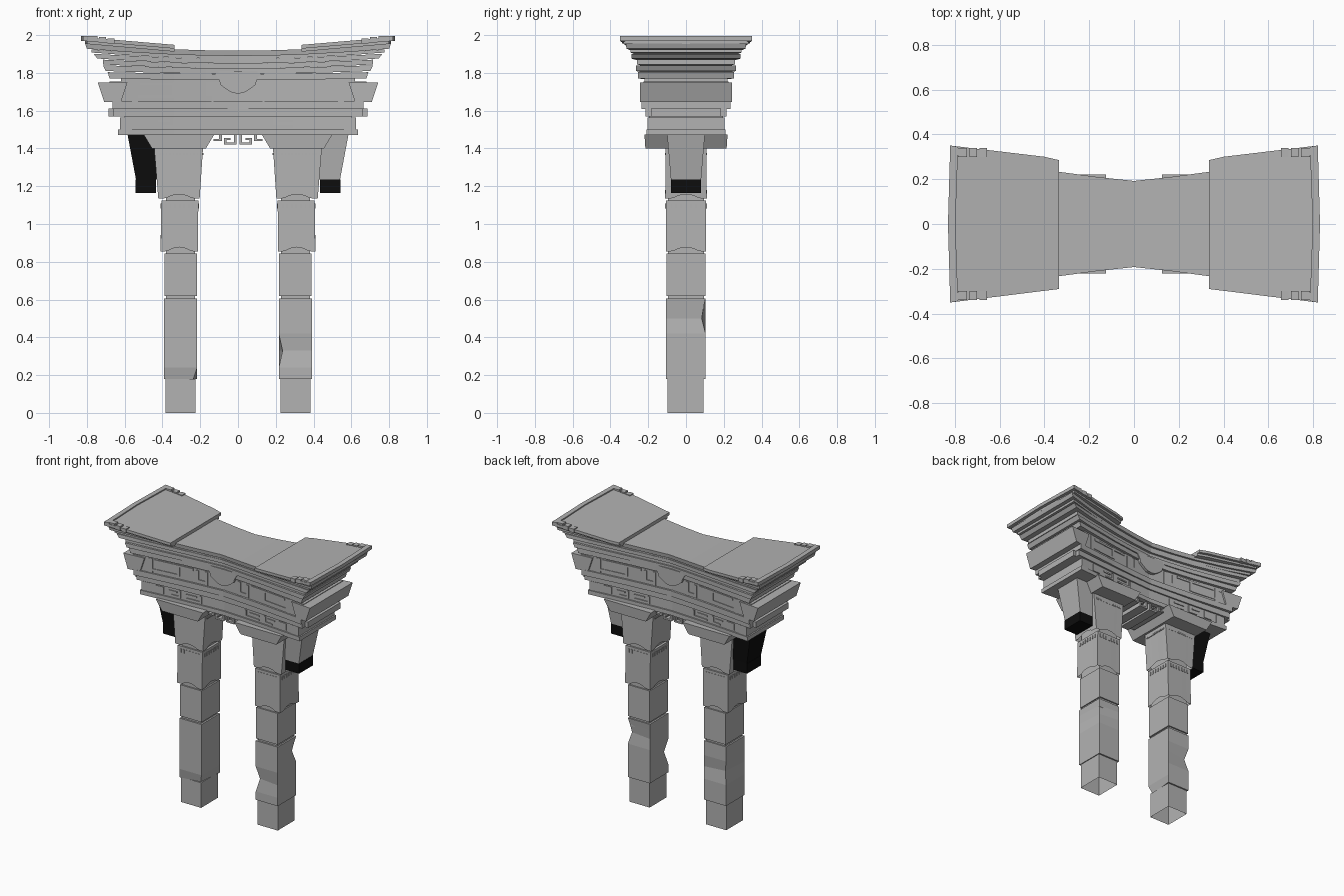
import bpy, bmesh, math

if "Cube" in bpy.data.objects:
    bpy.data.objects.remove(bpy.data.objects["Cube"])


def material(name, v):
    m = bpy.data.materials.new(name)
    m.diffuse_color = (v, v, v, 1)
    m.use_nodes = True
    m.node_tree.nodes["Principled BSDF"].inputs["Base Color"].default_value = m.diffuse_color
    return m


STONE = material("grey stone", 0.45)
DARK = material("black stone", 0.004)


def finish(name, bm, mat=STONE):
    bmesh.ops.recalc_face_normals(bm, faces=bm.faces)
    me = bpy.data.meshes.new(name)
    bm.to_mesh(me)
    bm.free()
    ob = bpy.data.objects.new(name, me)
    me.materials.append(mat)
    bpy.context.collection.objects.link(ob)
    return ob


def loft(bm, rings, cap0=True, cap1=True):
    rows = [[bm.verts.new(p) for p in r] for r in rings]
    n = len(rows[0])
    for a, b in zip(rows, rows[1:]):
        for i in range(n):
            bm.faces.new((a[i], a[(i + 1) % n], b[(i + 1) % n], b[i]))
    if cap0:
        bm.faces.new(rows[0][::-1])
    if cap1:
        bm.faces.new(rows[-1])
    return rows


def depth(x, centre, end):
    """Half depth of a layer: narrow in the middle, flaring to the ends."""
    t = min(abs(x) / 0.8, 1.05)
    return centre + (end - centre) * (0.6 * t + 0.4 * t * t)


def slab(name, xa, xb, z0, z1, centre, end, rise=0.0, slant=0.0, flare=0.0):
    """Waisted, sagging layer running along x; ends may lean outward."""
    bm = bmesh.new()
    inner = [x for x in (-0.6, -0.34, -0.17, 0, 0.17, 0.34, 0.6) if xa + .04 < x < xb - .04]
    rings = []
    for x in [xa] + inner + [xb]:
        y, dz = depth(x, centre, end), rise * (x / 0.8) ** 2
        lean = slant * (1 if x == xb else -1 if x == xa else 0)
        rings.append([(x, -y, z0 + dz), (x, y, z0 + dz),
                      (x + lean, y + flare, z1 + dz), (x + lean, -y - flare, z1 + dz)])
    loft(bm, rings)
    return finish(name, bm)


def pair(name, xa, xb, *args, **kw):
    slab(name + "_right", xa, xb, *args, **kw)
    slab(name + "_left", -xb, -xa, *args, **kw)


def block(name, b, t, z0, z1, arch=0.0, bottom=True, mat=STONE):
    """Tapered block; b and t are (x0, x1, y0, y1); arch hollows the lower edges."""
    bm = bmesh.new()

    def ring(r, z, h):
        c = [(r[0], r[2]), (r[1], r[2]), (r[1], r[3]), (r[0], r[3])]
        n = 10 if arch else 1
        pts = []
        for k in range(4):
            p, q = c[k], c[(k + 1) % 4]
            for i in range(n):
                u = i / n
                dz = h * max(0, 1 - ((u - 0.5) / 0.32) ** 2)
                pts.append((p[0] + (q[0] - p[0]) * u, p[1] + (q[1] - p[1]) * u, z + dz))
        return pts

    loft(bm, [ring(b, z0, arch), ring(t, z1, 0)], bottom and not arch, True)
    return finish(name, bm, mat)


def rect(s, x0, x1, y0, y1):
    return (x0, x1, y0, y1) if s > 0 else (-x1, -x0, y0, y1)


def dentils(name, s, z, x0, x1, y, h, count):
    """Row of small raised teeth round a pillar."""
    bm = bmesh.new()
    cx, hx = s * (x0 + x1) / 2, (x1 - x0) / 2
    for i in range(count):
        u = (i + 0.5) / count * 1.7 - 0.85
        for sg in (-1, 1):
            for c, w in (((cx + u * hx, sg * y), (.007, .005)), ((cx + sg * hx, u * y), (.005, .007))):
                r = bmesh.ops.create_cube(bm, size=1)["verts"]
                bmesh.ops.scale(bm, vec=(w[0] * 1.6, w[1] * 1.6, h), verts=r)
                bmesh.ops.translate(bm, vec=(c[0], c[1], z), verts=r)
    finish(name, bm)


# Worn shaft block, with chosen corners broken in at some heights
def worn_shaft(name, r, zs, chips):
    bm = bmesh.new()
    c = [(r[0], r[2]), (r[1], r[2]), (r[1], r[3]), (r[0], r[3])]
    cx, cy = (r[0] + r[1]) / 2, (r[2] + r[3]) / 2
    rings = []
    for j, z in enumerate(zs):
        ring = []
        for k, (x, y) in enumerate(c):
            d = chips.get((k, j), 0)
            ring.append((x - d * (1 if x > cx else -1), y - d * (1 if y > cy else -1), z))
        rings.append(ring)
    loft(bm, rings)
    finish(name, bm)


for s, side in ((1, "right"), (-1, "left")):
    # Pillar
    base = rect(s, 0.225, 0.385, -0.098, 0.092)
    block("pillar_foot_" + side, base, base, 0, 0.18, bottom=False)
    worn_shaft("pillar_shaft_" + side, rect(s, 0.216, 0.391, -0.107, 0.103),
               (0.18, 0.24, 0.33, 0.42, 0.5, 0.56, 0.605),
               {(0, 2): .02, (2, 4): .02, (2, 5): .01} if s > 0 else {(1, 0): .02, (3, 3): .02})
    core = rect(s, 0.228, 0.38, -0.094, 0.094)
    block("pillar_core_" + side, core, core, 0.55, 1.2)
    mid = rect(s, 0.217, 0.388, -0.104, 0.104)
    block("pillar_drum_" + side, mid, mid, 0.62, 0.845)
    up = rect(s, 0.21, 0.406, -0.105, 0.105)
    block("pillar_upper_" + side, rect(s, 0.212, 0.41, -0.107, 0.107), up, 0.855, 1.125, arch=0.022)
    dentils("pillar_dentils_" + side, s, 1.095, 0.21, 0.407, 0.106, 0.025, 7)
    # Capital and the cross beam on it
    block("capital_" + side, rect(s, 0.203, 0.422, -0.11, 0.11),
          rect(s, 0.18, 0.45, -0.108, 0.108), 1.135, 1.48, arch=0.022)
    dentils("capital_dentils_" + side, s, 1.37, 0.187, 0.442, 0.107, 0.012, 12)
    block("cross_beam_" + side, rect(s, 0.17, 0.455, -0.215, 0.215),
          rect(s, 0.125, 0.50, -0.22, 0.22), 1.40, 1.475)
    # Outer bracket with its dark foot
    block("bracket_" + side, rect(s, 0.425, 0.54, -0.08, 0.08), rect(s, 0.44, 0.585, -0.1, 0.1),
          1.235, 1.475, mat=STONE if s > 0 else DARK)
    foot = rect(s, 0.433, 0.542, -0.08, 0.08)
    block("bracket_foot_" + side, foot, foot, 1.163, 1.235, mat=DARK)

# Stacked beams
slab("lower_beam", -0.635, 0.635, 1.47, 1.50, 0.165, 0.225)
slab("lower_beam_face", -0.60, 0.60, 1.50, 1.57, 0.155, 0.215)
pair("lower_beam_end", 0.56, 0.625, 1.495, 1.565, 0.155, 0.222)
slab("middle_beam", -0.66, 0.66, 1.57, 1.612, 0.165, 0.228)
pair("middle_beam_end", 0.63, 0.685, 1.57, 1.612, 0.12, 0.20)
slab("upper_ledge", -0.665, 0.665, 1.61, 1.65, 0.172, 0.255)
slab("upper_beam", -0.66, 0.66, 1.65, 1.755, 0.158, 0.245, slant=0.02)
pair("upper_beam_end", 0.62, 0.708, 1.645, 1.75, 0.16, 0.258, slant=0.035)
slab("frieze_core", -0.62, 0.62, 1.74, 1.80, 0.15, 0.25)

# Raised fretwork, built as slightly deeper strips
for x0, x1, z0, z1 in ((0.12, 0.14, 1.65, 1.75), (0.14, 0.21, 1.655, 1.68), (0.19, 0.21, 1.68, 1.745),
                       (0.33, 0.35, 1.67, 1.75), (0.35, 0.53, 1.668, 1.682), (0.23, 0.52, 1.735, 1.75),
                       (0.53, 0.56, 1.65, 1.755)):
    pair("upper_fret", x0, x1, z0, z1, 0.164, 0.25)
for x0, x1, z0, z1 in ((0.17, 0.29, 1.51, 1.522), (0.17, 0.185, 1.522, 1.56), (0.21, 0.29, 1.54, 1.55),
                       (0.33, 0.40, 1.51, 1.522), (0.33, 0.345, 1.522, 1.56), (0.36, 0.42, 1.54, 1.55),
                       (0.46, 0.52, 1.51, 1.56)):
    pair("lower_fret", x0, x1, z0, z1, 0.162, 0.221)

# Hanging key pattern under the middle of the lower beam
for x0, x1, z0, z1 in ((0.008, 0.022, 1.42, 1.475), (0.022, 0.075, 1.42, 1.432), (0.06, 0.075, 1.432, 1.456),
                       (0.04, 0.06, 1.446, 1.456), (0.085, 0.10, 1.44, 1.475), (0.10, 0.13, 1.44, 1.45)):
    pair("hanging_key", x0, x1, z0, z1, 0.15, 0.19)

# Roof layers, stepping outward and curving up to the ends
slab("eave_1", -0.68, 0.68, 1.762, 1.795, 0.165, 0.275, rise=0.012, slant=0.01)
slab("eave_2", -0.70, 0.70, 1.795, 1.825, 0.172, 0.285, rise=0.02, slant=0.015)
slab("eave_3", -0.715, 0.715, 1.825, 1.85, 0.162, 0.275, rise=0.025)
slab("eave_4", -0.745, 0.745, 1.85, 1.875, 0.178, 0.30, rise=0.03, slant=0.02)
slab("eave_5", -0.775, 0.775, 1.875, 1.892, 0.174, 0.30, rise=0.035)
slab("roof", -0.80, 0.80, 1.89, 1.918, 0.188, 0.315, rise=0.038, slant=0.01, flare=0.004)

# Medallion drooping from the eaves on both faces
bm = bmesh.new()
outline = [(-0.13, 1.81), (0.13, 1.81)] + [
    (0.10 * math.cos(a) * (1 if abs(math.cos(a)) > .9 else .85), 1.765 - 0.075 * math.sin(a))
    for a in [math.pi * i / 8 for i in range(9)]]
loft(bm, [[(x, y, z) for x, z in outline] for y in (-0.182, 0.182)])
finish("medallion", bm)

# Roof wings: tiers, end rim and corner tiles
for s, side in ((1, "right"), (-1, "left")):
    for name, grow, z, thick in (("wing_lower", -0.02, 1.912, 0.02), ("wing_upper", 0.0, 1.928, 0.02)):
        bm = bmesh.new()
        top = []
        for x, y in ((0.335, -0.29), (0.82, -0.35), (0.83, 0), (0.82, 0.35), (0.40, 0.30), (0.335, 0.285)):
            g = grow if abs(y) > 0 else 0
            top.append((s * (x + (grow if x > .5 else 0)), y + g * (1 if y > 0 else -1),
                        z + 0.042 * (x - 0.33) / 0.5))
        loft(bm, [[(x, y, h) for x, y, h in top], [(x, y, h + thick) for x, y, h in top]])
        finish(name + "_" + side, bm)
    bm = bmesh.new()
    rim = [(0.785, -0.345), (0.82, -0.35), (0.83, 0), (0.82, 0.35), (0.785, 0.345), (0.797, 0)]
    loft(bm, [[(s * x, y, z) for x, y in rim] for z in (1.975, 1.995)])
    finish("wing_rim_" + side, bm)
    for e in (-1, 1):
        for i, (x0, x1) in enumerate(((0.655, 0.69), (0.70, 0.735), (0.745, 0.785))):
            r = rect(s, x0, x1, min(e * .3, e * .34), max(e * .3, e * .34))
            block("corner_tile_" + side, r, r, 1.955 + i * .004, 1.982 + i * .007)
